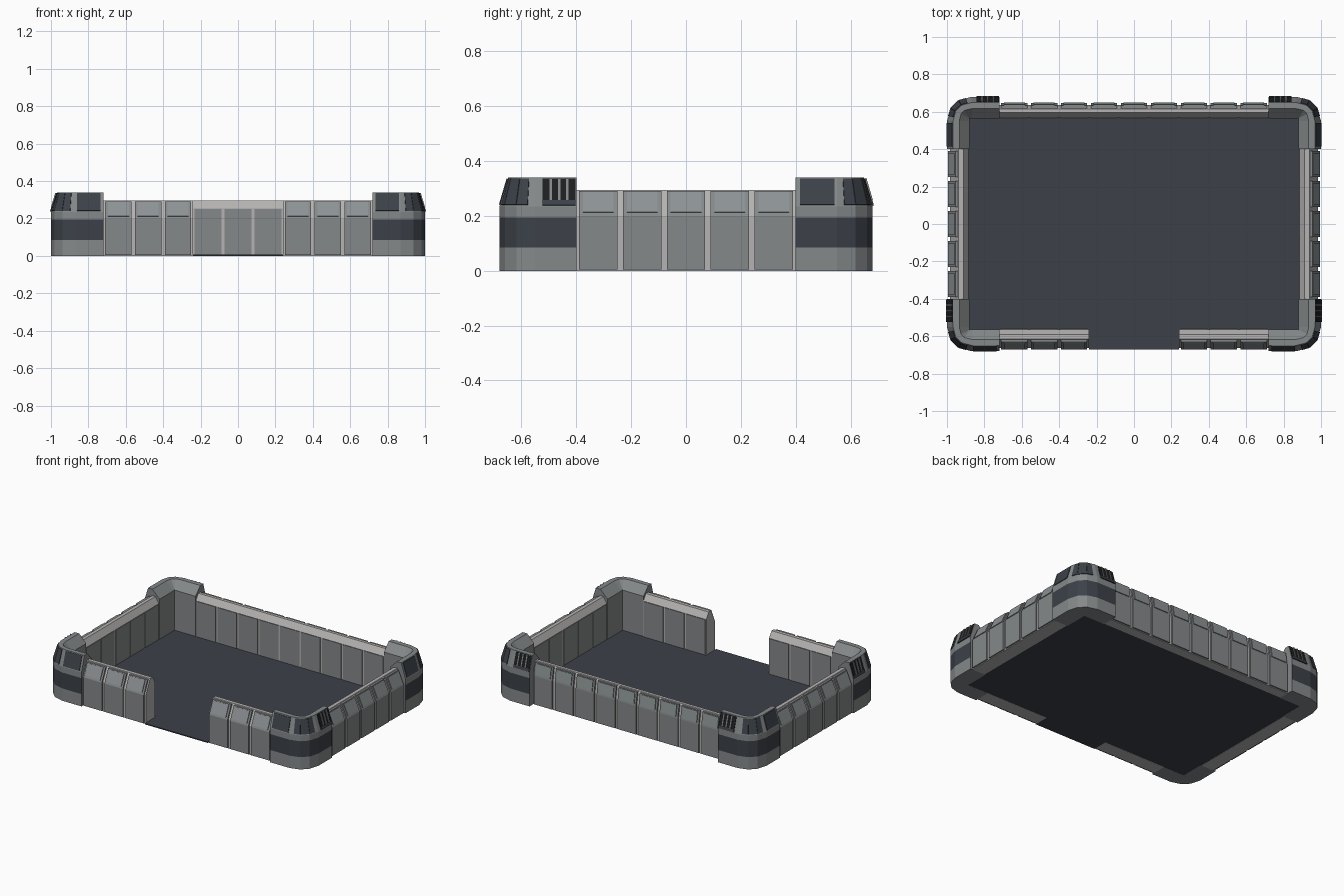
import bpy, bmesh, math
from mathutils import Vector, Matrix

if "Cube" in bpy.data.objects:
    bpy.data.objects.remove(bpy.data.objects["Cube"])


def material(name, rgb):
    m = bpy.data.materials.new(name)
    m.diffuse_color = (*rgb, 1)
    m.use_nodes = True
    m.node_tree.nodes["Principled BSDF"].inputs["Base Color"].default_value = m.diffuse_color
    return m


MATS = [material("mid grey", (0.235, 0.25, 0.255)),
        material("light grey", (0.46, 0.45, 0.445)),
        material("dark slate", (0.045, 0.053, 0.066)),
        material("vent black", (0.012, 0.013, 0.014)),
        material("window grey", (0.265, 0.29, 0.30))]
MID, LIGHT, DARK, BLACK, WINDOW = range(5)


def finish(bm, name, matrix=Matrix()):
    bm.transform(matrix)
    bmesh.ops.recalc_face_normals(bm, faces=bm.faces[:])
    me = bpy.data.meshes.new(name)
    bm.to_mesh(me)
    bm.free()
    for m in MATS:
        me.materials.append(m)
    ob = bpy.data.objects.new(name, me)
    bpy.context.collection.objects.link(ob)
    return ob


def loft(bm, rings, mats, cap):
    """Skin closed rings; mats gives one material per ring edge."""
    vs = [[bm.verts.new(p) for p in r] for r in rings]
    n = len(vs[0])
    for a, b in zip(vs, vs[1:]):
        for i in range(n):
            j = (i + 1) % n
            bm.faces.new((a[i], a[j], b[j], b[i])).material_index = mats[i]
    for r in (vs[0], vs[-1]):
        bm.faces.new(r).material_index = cap


def prism(bm, profile, x0, x1, mat):
    """Extrude a (depth, height) profile along x."""
    loft(bm, [[(x, d, z) for d, z in profile] for x in (x0, x1)], [mat] * len(profile), mat)


def plate(bm, quad, u0, u1, v0, v1, h, mat):
    """Thin raised plate on part of a quad (bl, br, tr, tl seen from outside)."""
    a, b, c, d = [Vector(p) for p in quad]
    nrm = (b - a).cross(d - a).normalized()
    pts = [a.lerp(b, u).lerp(d.lerp(c, u), v)
           for u, v in ((u0, v0), (u1, v0), (u1, v1), (u0, v1))]
    loft(bm, [[p - nrm * 0.002 for p in pts], [p + nrm * h for p in pts]], [mat] * 4, mat)


def box(bm, x0, x1, y0, y1, z0, z1, mat):
    prism(bm, [(y0, z0), (y1, z0), (y1, z1), (y0, z1)], x0, x1, mat)


# Walls: light core, grey outer panels with windows, grey inner panels
def wall(name, count, thick, slope, loc, angle):
    bm = bmesh.new()
    pitch, half = 0.16, count * 0.08
    t, s = thick, slope
    prism(bm, [(0.013, 0), (0.013, 0.2), (0.013 + s, 0.285), (0.02 + s, 0.295),
               (t - 0.03, 0.295), (t - 0.004, 0.255), (t - 0.004, 0)], -half, half, LIGHT)
    for i in range(count):
        x = -half + pitch * (i + 0.5)
        w = 0.07
        prism(bm, [(0.003, 0.005), (0.003, 0.2), (s + 0.003, 0.291), (s + 0.018, 0.291),
                   (0.03, 0.2), (0.03, 0.005)], x - w, x + w, MID)
        quad = [(x - w, 0.003, 0.2), (x + w, 0.003, 0.2),
                (x + w, s + 0.003, 0.291), (x - w, s + 0.003, 0.291)]
        plate(bm, quad, 0.1, 0.9, 0.13, 0.95, 0.005, WINDOW)
        box(bm, x - 0.073, x + 0.073, t - 0.01, t, 0.004, 0.252, MID)
    finish(bm, name, Matrix.Translation(loc) @ Matrix.Rotation(angle, 4, 'Z'))


wall("front_wall_left", 3, 0.115, 0.04, (-0.48, -0.675, 0), 0)
wall("front_wall_right", 3, 0.115, 0.04, (0.48, -0.675, 0), 0)
wall("right_wall", 5, 0.115, 0.04, (0.997, 0, 0), math.pi / 2)
wall("left_wall", 5, 0.115, 0.04, (-0.997, 0, 0), -math.pi / 2)
wall("back_wall", 9, 0.085, 0.014, (0, 0.65, 0), math.pi)

# Corner towers: L-shaped sweep with a rounded outside corner
OUTER = [(1, 0.40), (1, 0.55), (0.98, 0.618), (0.938, 0.66), (0.87, 0.68), (0.72, 0.68)]
INNER = [(0.88, 0.40)] + [(0.88, 0.55), (0.88, 0.565), (0.88, 0.565), (0.865, 0.565)] + [(0.72, 0.565)]
PROFILE = [(0, 0), (0, 0.085), (0, 0.195), (0, 0.235), (0.27, 0.34), (0.55, 0.34), (1, 0.285), (1, 0)]
BANDS = [MID, DARK, MID, MID, MID, MID, MID, MID]


def tower(name, sx, sy, vent_seg):
    bm = bmesh.new()
    rings = []
    for o, i in zip(OUTER, INNER):
        o, i = Vector((*o, 0)), Vector((*i, 0))
        rings.append([o.lerp(i, t) + Vector((0, 0, z)) for t, z in PROFILE])
    loft(bm, rings, BANDS, MID)
    for k in range(5):
        a, b = rings[k], rings[k + 1]
        quad = [a[3], b[3], b[4], a[4]]
        if k == vent_seg:
            # vent: dark recess with grey slats between black slots
            u0, u1 = (0.02, 0.82) if k == 0 else (0.18, 0.98)
            plate(bm, quad, u0, u1, 0.02, 0.96, 0.003, BLACK)
            plate(bm, quad, u0, u1, 0.02, 0.2, 0.006, DARK)
            for n in range(1, 4):
                u = u0 + (u1 - u0) * n / 4
                plate(bm, quad, u - 0.03, u + 0.03, 0.2, 0.96, 0.008, MID)
        else:
            u0, u1 = {0: (0.1, 0.94), 1: (0.4, 1), 2: (0, 1), 3: (0, 0.6), 4: (0.06, 0.9)}[k]
            plate(bm, quad, u0, u1, 0.05, 0.95, 0.004, DARK)
    finish(bm, name, Matrix.Diagonal((sx, sy, 1, 1)))


for sx, side in ((-1, "left"), (1, "right")):
    tower("front_tower_" + side, sx, -1, 0)
    tower("back_tower_" + side, sx, 1, 4)

# Floor with a threshold through the front gate
bm = bmesh.new()
box(bm, -0.885, 0.885, -0.565, 0.57, 0.001, 0.008, DARK)
box(bm, -0.24, 0.24, -0.672, -0.565, 0.001, 0.008, DARK)
finish(bm, "floor")
